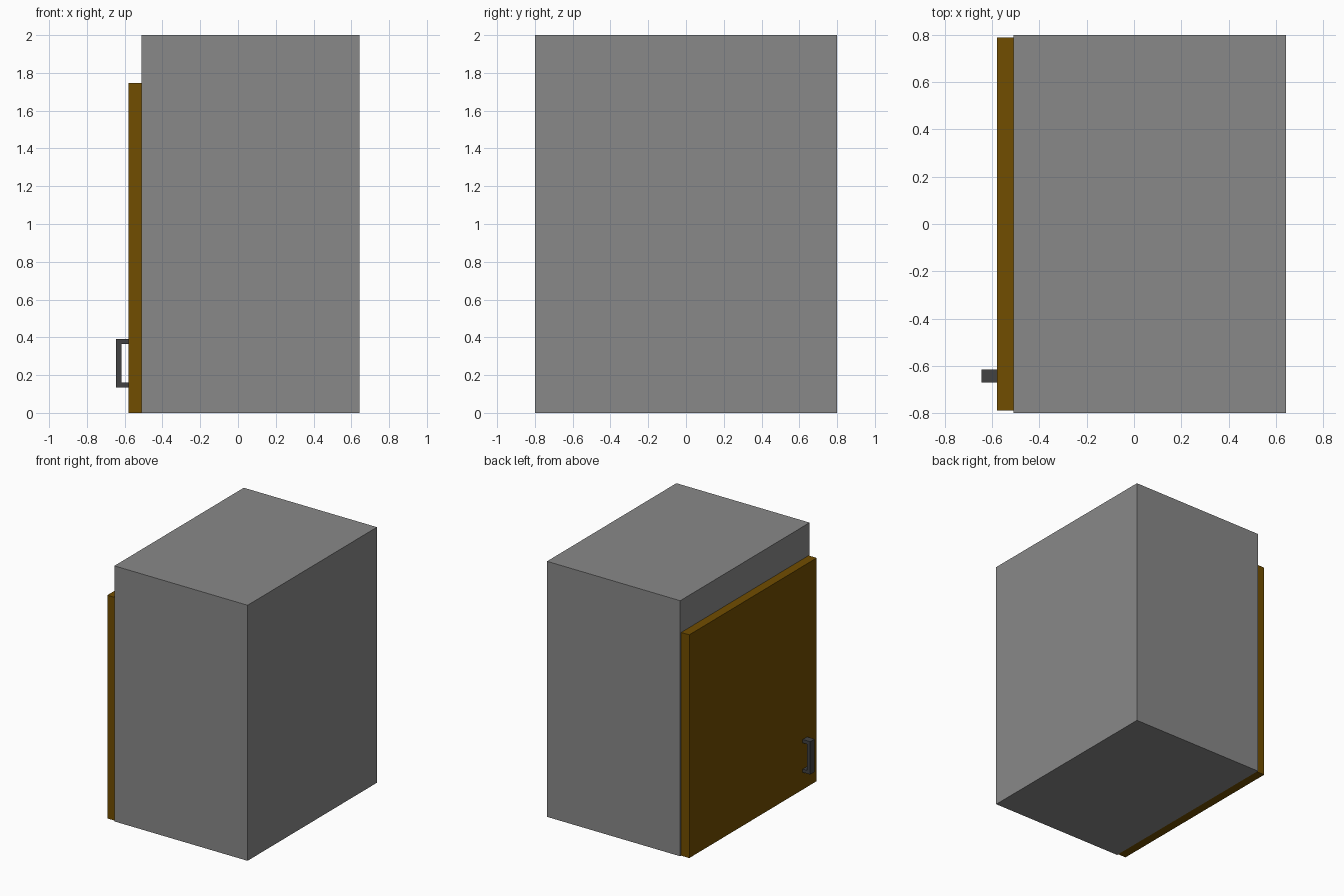
import bpy
import bmesh

if "Cube" in bpy.data.objects:
    bpy.data.objects.remove(bpy.data.objects["Cube"])


def extrude_profile(name, profile, y0, y1, color):
    """Extrude an xz outline along y into a solid object."""
    bm = bmesh.new()
    face = bm.faces.new([bm.verts.new((x, y0, z)) for x, z in profile])
    ext = bmesh.ops.extrude_face_region(bm, geom=[face], use_keep_orig=True)
    verts = [g for g in ext["geom"] if isinstance(g, bmesh.types.BMVert)]
    bmesh.ops.translate(bm, verts=verts, vec=(0, y1 - y0, 0))
    bmesh.ops.recalc_face_normals(bm, faces=bm.faces)
    mesh = bpy.data.meshes.new(name)
    bm.to_mesh(mesh)
    bm.free()
    obj = bpy.data.objects.new(name, mesh)
    bpy.context.collection.objects.link(obj)
    mat = bpy.data.materials.new(name + "_color")
    mat.diffuse_color = (*color, 1)
    mat.use_nodes = True
    mat.node_tree.nodes["Principled BSDF"].inputs["Base Color"].default_value = mat.diffuse_color
    mesh.materials.append(mat)
    return obj


def rect(x0, x1, z0, z1):
    return [(x0, z0), (x1, z0), (x1, z1), (x0, z1)]


# Cabinet body
extrude_profile("cabinet_body", rect(-0.51, 0.643, 0, 2), -0.8, 0.8,
                (0.25, 0.25, 0.25))

# Door panel on the left side, shorter than the body
extrude_profile("door", rect(-0.58, -0.51, 0, 1.747), -0.788, 0.788,
                (0.165, 0.075, 0.0))

# U-shaped pull handle
outer, inner, root = -0.645, -0.617, -0.58
handle = [(root, 0.135), (outer, 0.135), (outer, 0.392), (root, 0.392),
          (root, 0.366), (inner, 0.366), (inner, 0.16), (root, 0.16)]
extrude_profile("door_handle", handle, -0.67, -0.615, (0.055, 0.055, 0.055))
